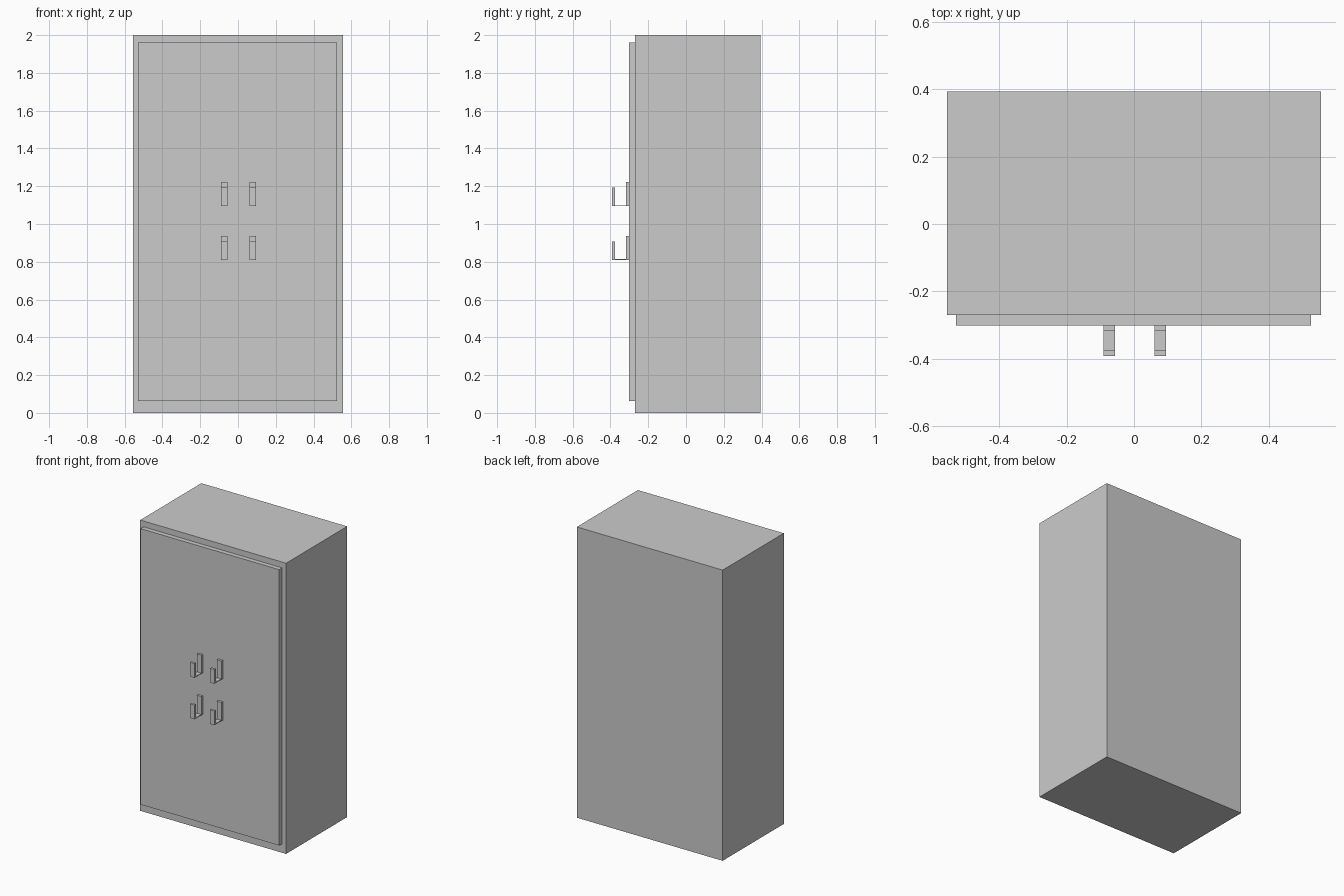
import bpy

if "Cube" in bpy.data.objects:
    bpy.data.objects.remove(bpy.data.objects["Cube"])


def make_mesh(name, verts, faces):
    mesh = bpy.data.meshes.new(name)
    mesh.from_pydata(verts, [], faces)
    obj = bpy.data.objects.new(name, mesh)
    bpy.context.collection.objects.link(obj)
    return obj


def extrude_x(name, profile, x0, x1):
    """Solid made by sweeping a (y, z) profile from x0 to x1."""
    n = len(profile)
    verts = [(x, y, z) for x in (x0, x1) for y, z in profile]
    faces = [tuple(reversed(range(n))), tuple(range(n, 2 * n))]
    faces += [(i, (i + 1) % n, n + (i + 1) % n, n + i) for i in range(n)]
    return make_mesh(name, verts, faces)


def box(name, x0, x1, y0, y1, z0, z1):
    return extrude_x(name, [(y0, z0), (y1, z0), (y1, z1), (y0, z1)], x0, x1)


# Cabinet body and the door panel on its front
box("cabinet_body", -0.555, 0.555, -0.27, 0.394, 0, 2)
box("door_panel", -0.529, 0.525, -0.302, -0.27, 0.062, 1.96)

# J-shaped hook handles: tall back plate, thin base, shorter front prong
back, front, plate = -0.302, -0.392, 0.016
for row, z in (("upper", 1.094), ("lower", 0.809)):
    profile = [
        (front, z), (back, z), (back, z + 0.128), (back - plate, z + 0.128),
        (back - plate, z + 0.005), (front + plate, z + 0.005),
        (front + plate, z + 0.098), (front, z + 0.098),
    ]
    for side, x in (("left", -0.0735), ("right", 0.0785)):
        extrude_x(f"{row}_{side}_handle", profile, x - 0.017, x + 0.017)
